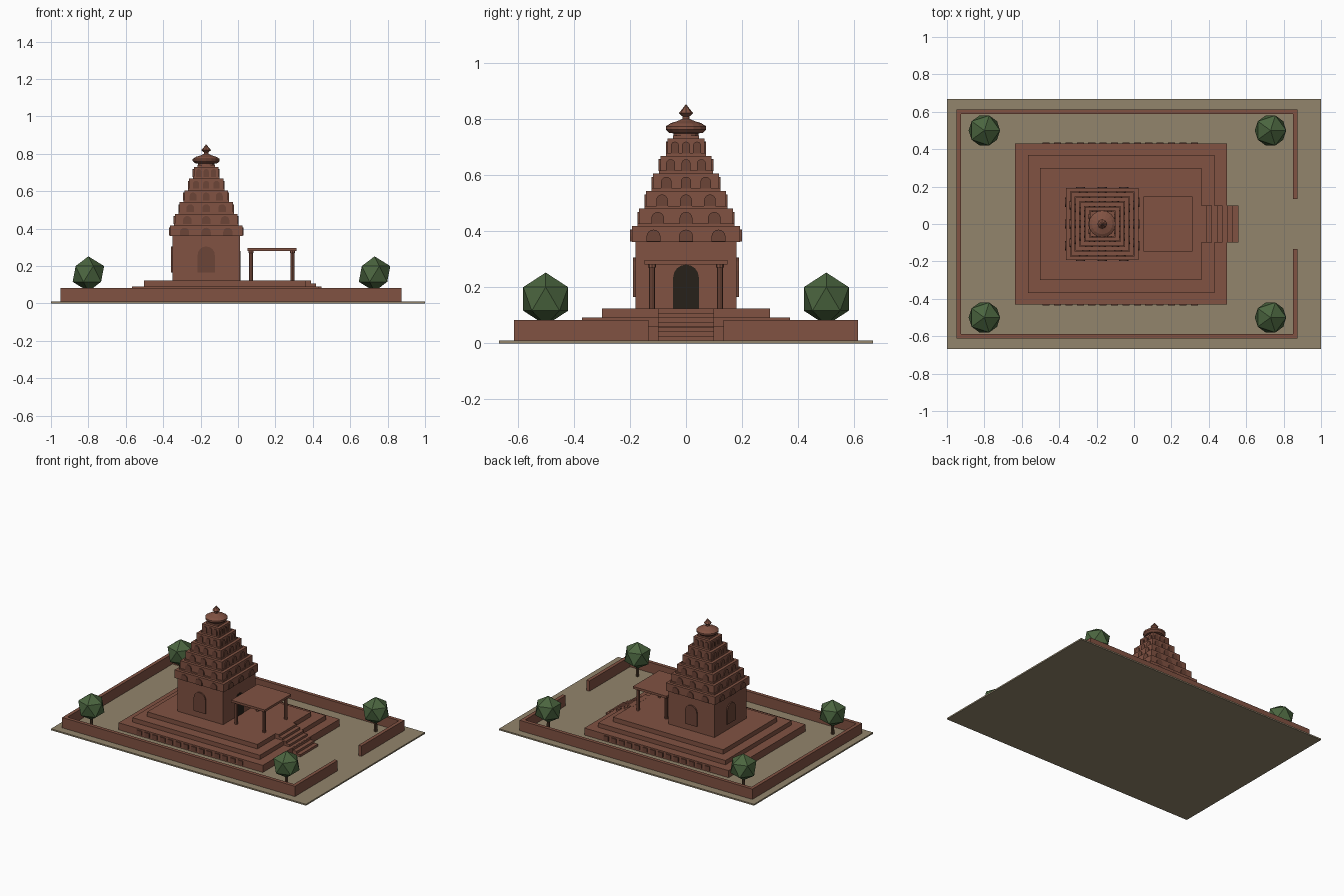
import bpy, bmesh, math
from mathutils import Matrix, Vector

if "Cube" in bpy.data.objects:
    bpy.data.objects.remove(bpy.data.objects["Cube"])


def material(name, rgb):
    m = bpy.data.materials.new(name)
    m.diffuse_color = (*rgb, 1)
    m.use_nodes = True
    m.node_tree.nodes["Principled BSDF"].inputs["Base Color"].default_value = m.diffuse_color
    return m


BRICK = material("brick", (0.22, 0.085, 0.055))
DARK_BRICK = material("dark_brick", (0.15, 0.058, 0.038))
EARTH = material("earth", (0.29, 0.235, 0.15))
LEAF = material("leaf", (0.07, 0.13, 0.05))
BARK = material("bark", (0.08, 0.045, 0.025))
SHADOW = material("doorway_dark", (0.02, 0.015, 0.01))
CX = -0.17  # tower axis


def finish(name, bm, mat):
    bmesh.ops.recalc_face_normals(bm, faces=bm.faces)
    me = bpy.data.meshes.new(name)
    bm.to_mesh(me)
    bm.free()
    me.materials.append(mat)
    ob = bpy.data.objects.new(name, me)
    bpy.context.collection.objects.link(ob)
    return ob


def add_box(bm, x0, x1, y0, y1, z0, z1):
    mat = Matrix.Translation(((x0 + x1) / 2, (y0 + y1) / 2, (z0 + z1) / 2)) \
        @ Matrix.Diagonal((x1 - x0, y1 - y0, z1 - z0, 1))
    bmesh.ops.create_cube(bm, size=1, matrix=mat)


def boxes(name, mat, *dims):
    bm = bmesh.new()
    for d in dims:
        add_box(bm, *d)
    return finish(name, bm, mat)


def add_lathe(bm, profile, x, y, sides):
    rings = [[bm.verts.new((x + r * math.cos(2 * math.pi * i / sides),
                            y + r * math.sin(2 * math.pi * i / sides), z))
              for i in range(sides)] for r, z in profile]
    for a, b in zip(rings, rings[1:]):
        for i in range(sides):
            j = (i + 1) % sides
            bm.faces.new((a[i], a[j], b[j], b[i]))
    bm.faces.new(rings[0][::-1])
    bm.faces.new(rings[-1])


def add_arch(bm, turn, dist, u, z0, hw, h, depth):
    # round-topped slab on the tower face at the given turn (0 = +x)
    pts = [(-hw, 0), (hw, 0)] + [(hw * math.cos(math.pi * i / 8),
                                  h - hw + hw * math.sin(math.pi * i / 8)) for i in range(9)]
    rot = Matrix.Translation((CX, 0, 0)) @ Matrix.Rotation(turn, 4, 'Z')
    ends = [[bm.verts.new(rot @ Vector((d, u + a, z0 + b))) for a, b in pts]
            for d in (dist - 0.01, dist + depth)]
    n = len(pts)
    for i in range(n):
        j = (i + 1) % n
        bm.faces.new((ends[0][i], ends[0][j], ends[1][j], ends[1][i]))
    bm.faces.new(ends[0][::-1])
    bm.faces.new(ends[1])


# Ground and enclosure wall with an entrance gap
boxes("ground_slab", EARTH, (-1, 1, -0.667, 0.667, 0, 0.01))
boxes("enclosure_wall", BRICK,
      (-0.95, 0.875, -0.613, -0.588, 0.004, 0.083),
      (-0.95, 0.875, 0.588, 0.613, 0.004, 0.083),
      (-0.95, -0.925, -0.588, 0.588, 0.004, 0.083),
      (0.85, 0.875, -0.588, -0.133, 0.004, 0.083),
      (0.85, 0.875, 0.133, 0.588, 0.004, 0.083))

# Stepped platform
boxes("platform_lower", BRICK, (-0.635, 0.496, -0.43, 0.43, 0.004, 0.06))
boxes("platform_middle", BRICK, (-0.568, 0.43, -0.37, 0.37, 0.06, 0.091))
boxes("platform_upper", BRICK, (-0.502, 0.362, -0.3, 0.3, 0.091, 0.123))

# Carved blocks along both long sides of the platform
boxes("frieze_blocks", DARK_BRICK, *[
    (x - 0.019, x + 0.019, min(s * 0.42, s * 0.437), max(s * 0.42, s * 0.437), 0.02, 0.05)
    for s in (-1, 1) for x in [-0.47 + 0.061 * i for i in range(14)]])

# Entrance stairs
boxes("stairs", BRICK, *[
    (0.35, 0.39 + 0.028 * i, -0.1, 0.1, 0.004, 0.1235 - 0.0162 * i) for i in range(7)])

# Sanctum
boxes("sanctum", BRICK, (CX - 0.18, CX + 0.18, -0.18, 0.18, 0.12, 0.365))
bm = bmesh.new()
for k in (1, 2, 3):
    add_arch(bm, k * math.pi / 2, 0.18, 0, 0.165, 0.046, 0.14, 0.008)
finish("wall_niches", bm, DARK_BRICK)
bm = bmesh.new()
add_arch(bm, 0, 0.18, 0, 0.123, 0.046, 0.157, 0.004)
finish("doorway", bm, SHADOW)

# Tower tiers with three small arches on each side
tiers, arches = bmesh.new(), bmesh.new()
for t in range(6):
    half, z = 0.193 - 0.0254 * t, 0.361 + 0.0627 * t
    add_box(tiers, CX - half, CX + half, -half, half, z, z + 0.056)
    neck = half - 0.02
    add_box(tiers, CX - neck, CX + neck, -neck, neck, z + 0.05, z + 0.066)
    hw = 0.025 - 0.0022 * t
    for k in range(4):
        for u in (-0.6, 0, 0.6):
            add_arch(arches, k * math.pi / 2, half, u * half, z + 0.002, hw, 0.042, 0.006)
finish("tower_tiers", tiers, BRICK)
finish("tower_arches", arches, DARK_BRICK)

# Crown disc and finial
bm = bmesh.new()
add_lathe(bm, [(0.045, 0.73), (0.045, 0.748), (0.06, 0.75), (0.072, 0.762), (0.072, 0.773),
               (0.055, 0.784), (0.03, 0.792), (0.012, 0.8), (0.012, 0.812)], CX, 0, 16)
finish("crown_disc", bm, BRICK)
bm = bmesh.new()
add_lathe(bm, [(0.012, 0.808), (0.026, 0.82), (0.014, 0.834), (0.001, 0.851)], CX, 0, 8)
finish("finial", bm, BRICK)

# Porch
boxes("porch_roof", BRICK, (0.05, 0.313, -0.148, 0.148, 0.28, 0.296))
bm = bmesh.new()
for x in (0.07, 0.291):
    for y in (-0.121, 0.121):
        add_lathe(bm, [(0.011, 0.12), (0.011, 0.268), (0.014, 0.272), (0.014, 0.281)], x, y, 8)
finish("porch_columns", bm, BRICK)

# Trees
trunks, crowns = bmesh.new(), bmesh.new()
for x in (-0.8, 0.73):
    for y in (-0.5, 0.5):
        add_lathe(trunks, [(0.012, 0.004), (0.01, 0.09)], x, y, 6)
        bmesh.ops.create_icosphere(crowns, subdivisions=1, radius=0.094,
                                   matrix=Matrix.Translation((x, y, 0.158)))
finish("tree_trunks", trunks, BARK)
finish("tree_crowns", crowns, LEAF)
